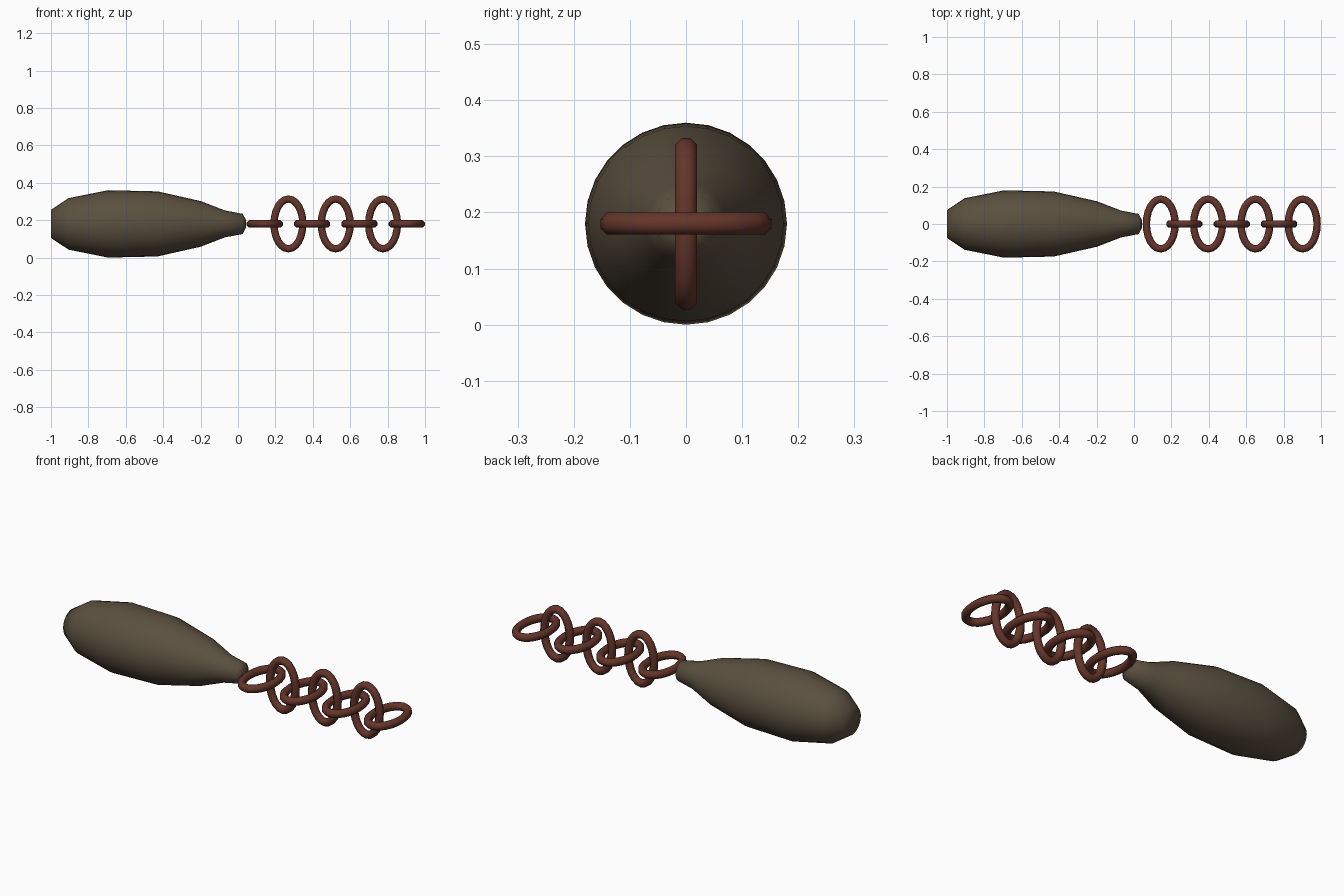
import bpy, bmesh, math
from mathutils import Vector

cube = bpy.data.objects.get("Cube")
if cube:
    bpy.data.objects.remove(cube, do_unlink=True)

AXIS_Z = 0.18


def material(name, color):
    m = bpy.data.materials.new(name)
    m.use_nodes = True
    m.diffuse_color = (*color, 1)
    m.node_tree.nodes["Principled BSDF"].inputs["Base Color"].default_value = (*color, 1)
    return m


def finish(name, bm, mat):
    bmesh.ops.recalc_face_normals(bm, faces=bm.faces)
    for f in bm.faces:
        f.smooth = True
    mesh = bpy.data.meshes.new(name)
    bm.to_mesh(mesh)
    bm.free()
    mesh.materials.append(mat)
    obj = bpy.data.objects.new(name, mesh)
    bpy.context.collection.objects.link(obj)
    return obj


def bridge(bm, a, b):
    n = len(a)
    for i in range(n):
        bm.faces.new((a[i], a[(i + 1) % n], b[(i + 1) % n], b[i]))


def lathe_x(name, profile, sides, mat):
    """Revolve (x, radius) points around the x axis, with closed ends."""
    bm = bmesh.new()
    rings = []
    for x, r in profile:
        angles = [math.tau * i / sides for i in range(sides)]
        rings.append([bm.verts.new((x, r * math.cos(a), r * math.sin(a))) for a in angles])
    for a, b in zip(rings, rings[1:]):
        bridge(bm, a, b)
    bm.faces.new(rings[0])
    bm.faces.new(rings[-1])
    return finish(name, bm, mat)


def oval_link(name, half_x, half_y, wire, mat, steps=24, sides=8):
    """Round wire swept along an ellipse lying flat."""
    bm = bmesh.new()
    rings = []
    for i in range(steps):
        t = math.tau * i / steps
        centre = Vector((half_x * math.cos(t), half_y * math.sin(t), 0))
        out = Vector((half_y * math.cos(t), half_x * math.sin(t), 0)).normalized()
        ring = []
        for j in range(sides):
            s = math.tau * (j + 0.5) / sides
            offset = out * math.cos(s) + Vector((0, 0, math.sin(s)))
            ring.append(bm.verts.new(centre + offset * wire))
        rings.append(ring)
    for i in range(steps):
        bridge(bm, rings[i], rings[(i + 1) % steps])
    return finish(name, bm, mat)


wood = material("dark_wood", (0.105, 0.08, 0.05))
rust = material("rusty_iron", (0.13, 0.036, 0.023))

# Club-shaped handle, wide end towards -x
handle = lathe_x("handle", [(-1, 0.075), (-0.905, 0.138), (-0.695, 0.18), (-0.43, 0.174),
                            (-0.2, 0.122), (-0.07, 0.072), (0.025, 0.054), (0.042, 0.022)],
                 28, wood)
handle.location.z = AXIS_Z

# Chain of links, alternately flat and upright
for i in range(7):
    link = oval_link(f"chain_link_{i + 1}", 0.077, 0.133, 0.0212, rust)
    link.location = (0.143 + 0.1265 * i, 0, AXIS_Z)
    link.rotation_euler.x = math.pi / 2 * (i % 2)
